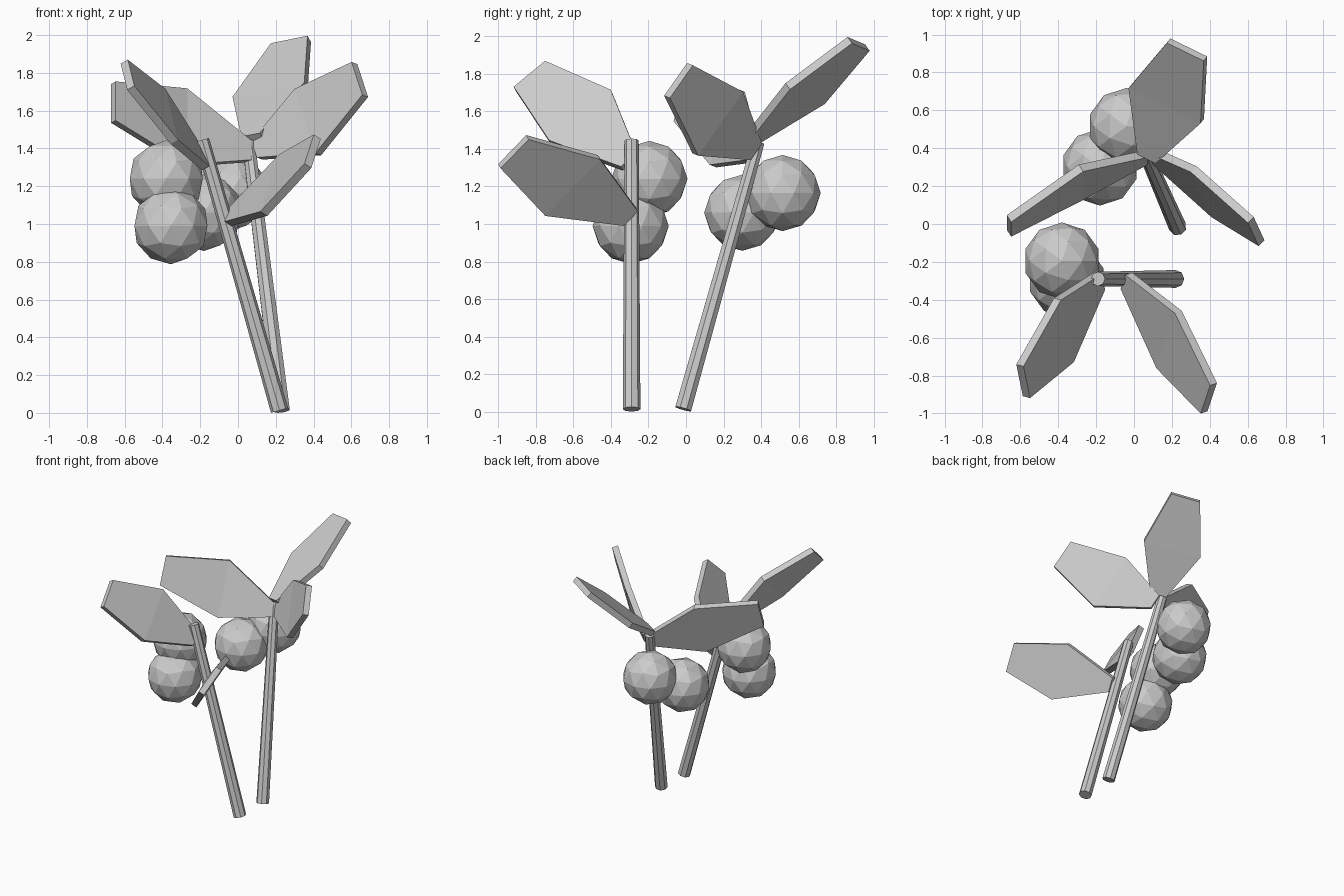
import bpy, bmesh
from mathutils import Vector

if "Cube" in bpy.data.objects:
    bpy.data.objects.remove(bpy.data.objects["Cube"])


def finish(name, bm):
    bmesh.ops.recalc_face_normals(bm, faces=bm.faces)
    me = bpy.data.meshes.new(name)
    bm.to_mesh(me)
    bm.free()
    ob = bpy.data.objects.new(name, me)
    bpy.context.collection.objects.link(ob)
    return ob


def stem(name, a, b, r1, r2):
    # tapered eight-sided rod from a to b
    a, b = Vector(a), Vector(b)
    bm = bmesh.new()
    bmesh.ops.create_cone(bm, cap_ends=True, segments=8, radius1=r1,
                          radius2=r2, depth=(b - a).length)
    ob = finish(name, bm)
    ob.location = (a + b) / 2
    ob.rotation_euler = (b - a).to_track_quat('Z', 'Y').to_euler()


def berry(name, loc):
    bm = bmesh.new()
    bmesh.ops.create_icosphere(bm, subdivisions=2, radius=0.203)
    finish(name, bm).location = loc


def leaf(name, base, mid, tip, across, thick=0.045):
    # six-cornered slab, widest at the middle
    base, mid, tip = Vector(base), Vector(mid), Vector(tip)
    w = Vector(across).normalized()
    n = w.cross(tip - base).normalized() * thick / 2
    bm = bmesh.new()
    rings = []
    for c, half in ((base, 0.055), (mid, 0.215), (tip, 0.11)):
        rings.append([bm.verts.new(c + w * half * s + n * t)
                      for s, t in ((-1, -1), (1, -1), (1, 1), (-1, 1))])
    for p, q in zip(rings, rings[1:]):
        for i in range(4):
            j = (i + 1) % 4
            bm.faces.new((p[i], p[j], q[j], q[i]))
    bm.faces.new(rings[0])
    bm.faces.new(rings[-1])
    finish(name, bm)


# stems
stem("front_stem", (0.22, -0.29, 0.013), (-0.19, -0.29, 1.445), 0.047, 0.038)
stem("back_stem", (0.23, -0.015, 0.014), (0.055, 0.385, 1.435), 0.047, 0.036)

# berries, two per stem
for i, loc in enumerate([(-0.38, -0.195, 1.24), (-0.355, -0.295, 0.99),
                         (-0.18, 0.30, 1.06), (-0.04, 0.515, 1.165)]):
    berry(f"berry_{i + 1}", loc)

# leaves: base, middle, tip, width direction
leaves = {
    "back_leaf": ((0.075, 0.355, 1.455), (0.17, 0.635, 1.695),
                  (0.28, 0.92, 1.96), (0.39, -0.19, 0.08)),
    "back_right_leaf": ((0.10, 0.36, 1.39), (0.37, 0.17, 1.54),
                        (0.645, -0.04, 1.765), (0.12, -0.26, -0.37)),
    "back_left_leaf": ((0.06, 0.35, 1.385), (-0.28, 0.22, 1.51),
                       (-0.66, -0.01, 1.645), (0.0, -0.15, -0.40)),
    "front_left_leaf": ((-0.18, -0.30, 1.33), (-0.37, -0.56, 1.57),
                        (-0.585, -0.83, 1.79), (0.07, -0.34, -0.28)),
    "front_right_leaf": ((-0.04, -0.30, 1.04), (0.185, -0.61, 1.205),
                         (0.395, -0.92, 1.385), (-0.10, -0.30, -0.31)),
}
for name, args in leaves.items():
    leaf(name, *args)
